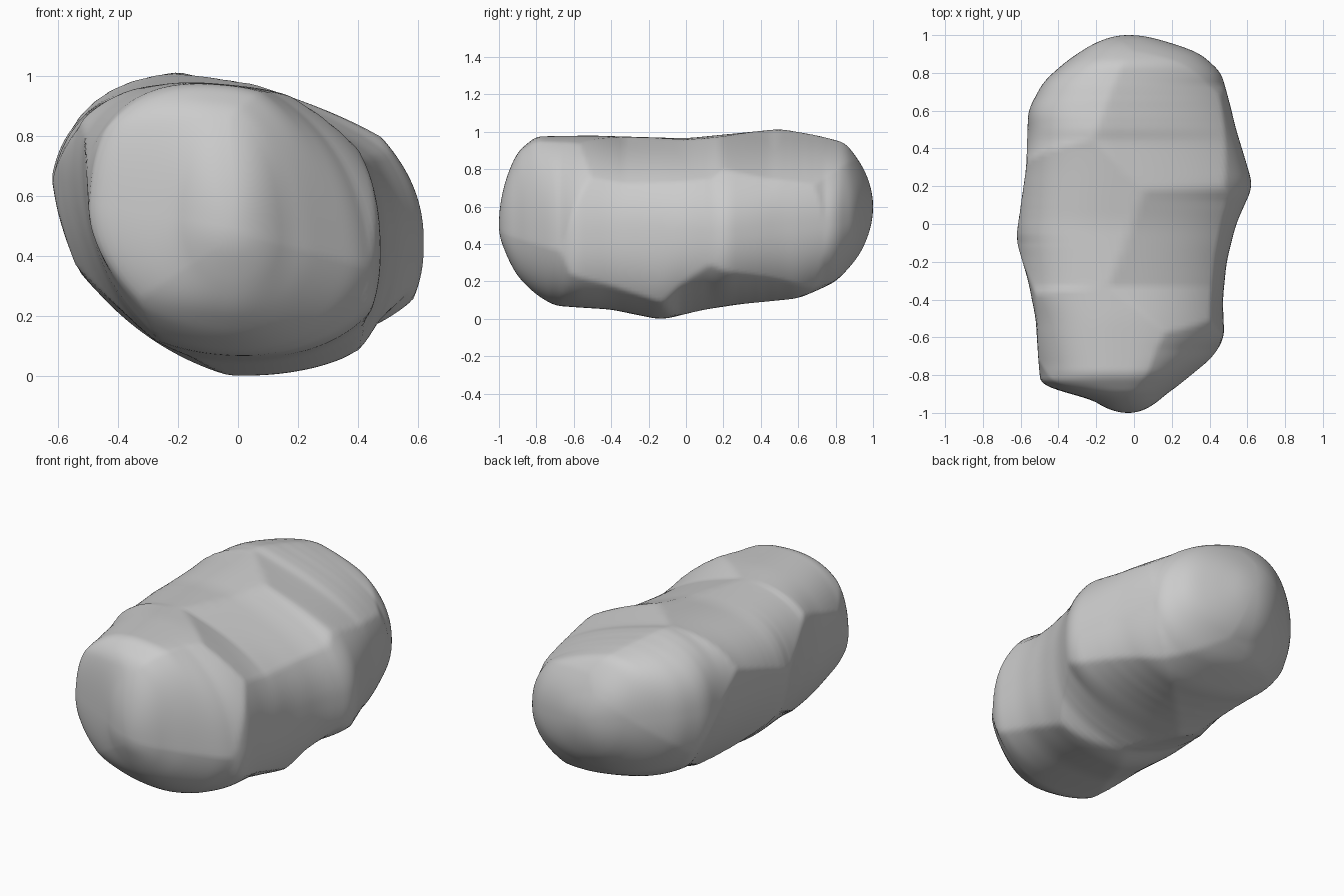
import bpy, bmesh
from math import sin, cos, acos, pi
from mathutils import Vector

if "Cube" in bpy.data.objects:
    bpy.data.objects.remove(bpy.data.objects["Cube"])

# Silhouettes along y: position and extent
RIGHT = [(-1, -.03), (-.9, .17), (-.8, .30), (-.7, .42), (-.6, .478), (-.4, .47), (-.2, .49), (0, .54),
         (.2, .63), (.5, .54), (.7, .49), (.8, .46), (.9, .35), (.97, .15), (1, -.03)]
LEFT = [(-1, -.03), (-.93, -.22), (-.85, -.49), (-.8, -.5), (-.5, -.52), (-.3, -.56), (-.08, -.625),
        (.3, -.57), (.6, -.56), (.75, -.48), (.85, -.37), (.92, -.27), (1, -.03)]
TOP = [(-1, .5), (-.95, .78), (-.9, .89), (-.8, .975), (-.5, .98), (0, .965), (.2, .985), (.5, 1.015),
       (.7, .98), (.85, .94), (.95, .8), (1, .6)]
BOTTOM = [(-1, .5), (-.97, .37), (-.9, .23), (-.8, .13), (-.7, .07), (-.4, .05), (-.13, -.005), (.1, .05),
          (.3, .08), (.6, .11), (.8, .2), (.93, .35), (1, .6)]

# Centres of the shallow chipped faces
CHIPS = [Vector(p) for p in [
    (-.27, -1.02, .70), (.24, -.92, .71), (.12, -.93, .15), (-.22, -.70, .97), (-.30, .02, .95),
    (-.43, .74, .78), (.22, .54, .97), (.22, -.17, .95), (.52, -.22, .46), (.57, .48, .46),
    (.30, .95, .52), (.30, .28, .05), (.10, -.43, .02), (-.32, -.20, .10), (-.10, .66, .12),
    (-.57, .28, .38), (-.54, -.48, .42), (-.25, .97, .38)]]


def lerp_profile(pts, t):
    for (a, u), (b, v) in zip(pts, pts[1:]):
        ta, tb = acos(-a), acos(-b)
        if t <= tb:
            return u + (v - u) * max(0, t - ta) / (tb - ta)
    return pts[-1][1]


def profile(pts, t):
    w = min(.05, t, pi - t)
    return sum(lerp_profile(pts, t + w * k / 3) for k in range(-3, 4)) / 7


def spow(v, e):
    return abs(v) ** e * (1 if v >= 0 else -1)


def ring(t, n):
    y = -cos(t)
    r, l, top, bot = (profile(p, t) for p in (RIGHT, LEFT, TOP, BOTTOM))
    k = (y + 1) / 2
    cx, cz = -.03 - .04 * sin(t), .5 + .1 * k
    pts = []
    for i in range(n):
        a = 2 * pi * i / n
        c, s = cos(a), sin(a)
        e = .95 if s < 0 else .88
        c, s = spow(c, e), spow(s, e)
        x = c * ((r - cx) if c > 0 else (cx - l))
        z = s * ((top - cz) if s > 0 else (cz - bot)) - .17 * x
        # Hollow each face towards its centre, leaving ridges between faces
        p = Vector((cx + x, y, cz + z))
        d = min(min((p - q).length for q in CHIPS), .52)
        f = 1 + .55 * (d * d - .2)
        pts.append([x * f, z * f])
    # Fit the ring back to the silhouettes
    for ax, hi, lo in ((0, r - cx, cx - l), (1, top - cz, cz - bot)):
        mx, mn = max(p[ax] for p in pts), -min(p[ax] for p in pts)
        for p in pts:
            p[ax] *= hi / mx if p[ax] > 0 else lo / mn
    return [(cx + x, y, cz + z) for x, z in pts]


# Rock skin from rings running front to back
N, M = 160, 140
bm = bmesh.new()
rings = [[bm.verts.new(p) for p in ring(pi * j / M, N)] for j in range(1, M)]
for a, b in zip(rings, rings[1:]):
    for i in range(N):
        bm.faces.new((a[i], a[(i + 1) % N], b[(i + 1) % N], b[i]))
for loop, tip in ((rings[0], (-.03, -1, .5)), (rings[-1], (-.03, 1, .6))):
    v = bm.verts.new(tip)
    for i in range(N):
        bm.faces.new((loop[i], loop[(i + 1) % N], v))
bmesh.ops.recalc_face_normals(bm, faces=bm.faces)
for f in bm.faces:
    f.smooth = True
me = bpy.data.meshes.new("rock")
bm.to_mesh(me)
bm.free()
rock = bpy.data.objects.new("rock", me)
bpy.context.collection.objects.link(rock)
